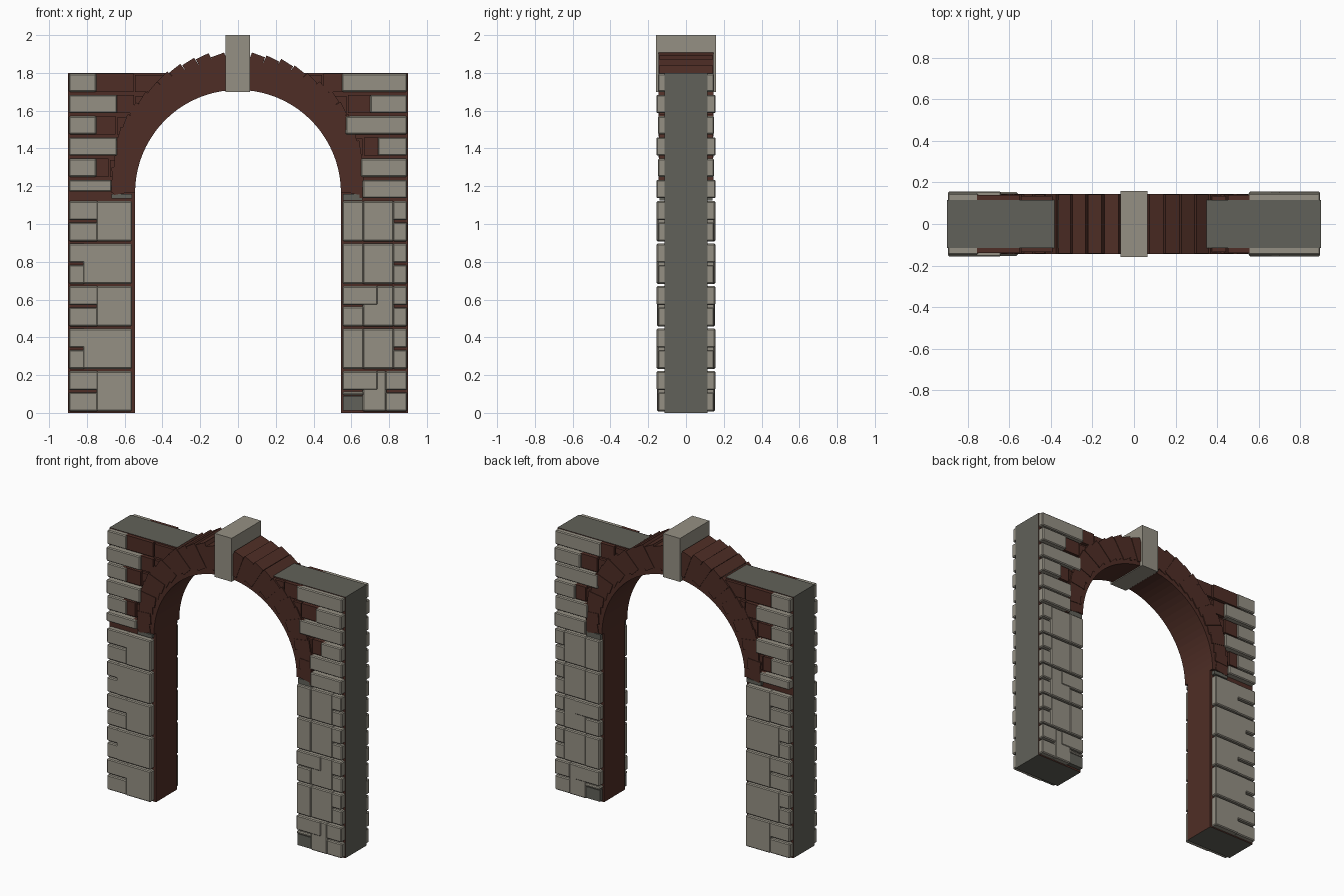
import bpy, bmesh, math, random
from mathutils import Matrix, Vector

random.seed(4)
if "Cube" in bpy.data.objects:
    bpy.data.objects.remove(bpy.data.objects["Cube"])

SPRING, R_IN, HALF, TOP = 1.165, 0.545, 0.9, 1.8
PITCH = TOP / 16


def material(name, rgb):
    m = bpy.data.materials.new(name)
    m.use_nodes = True
    m.diffuse_color = (*rgb, 1)
    bsdf = m.node_tree.nodes["Principled BSDF"]
    bsdf.inputs["Base Color"].default_value = (*rgb, 1)
    bsdf.inputs["Roughness"].default_value = 0.9
    return m


STONE = material("pale stone", (0.30, 0.28, 0.23))
GREY = material("dark grey", (0.12, 0.12, 0.10))
BRICK = material("brown brick", (0.078, 0.027, 0.019))


def finish(name, bm, mats, bevel=0):
    bmesh.ops.recalc_face_normals(bm, faces=bm.faces)
    mesh = bpy.data.meshes.new(name)
    bm.to_mesh(mesh)
    bm.free()
    for m in mats:
        mesh.materials.append(m)
    ob = bpy.data.objects.new(name, mesh)
    bpy.context.collection.objects.link(ob)
    if bevel:
        mod = ob.modifiers.new("worn edges", "BEVEL")
        mod.width, mod.segments = bevel, 1
    return ob


def box(bm, x0, x1, y0, y1, z0, z1, place=Matrix()):
    mid = Vector((x0 + x1, y0 + y1, z0 + z1)) / 2
    size = Matrix.Diagonal((x1 - x0, y1 - y0, z1 - z0, 1))
    bmesh.ops.create_cube(bm, size=1, matrix=place @ Matrix.Translation(mid) @ size)


def facing(bm, side, x0, x1, z0, z1, depth):
    """Block on the front and back of the wall; x is measured outward on one side."""
    a, b = sorted((side * x0, side * x1))
    box(bm, a, b, -depth, -0.1, z0, z1)
    box(bm, a, b, 0.1, depth, z0, z1)


def prism(bm, outline, depth):
    front = [bm.verts.new((x, -depth, z)) for x, z in outline]
    face = bm.faces.new(front)
    out = bmesh.ops.extrude_face_region(bm, geom=[face])
    moved = [v for v in out["geom"] if isinstance(v, bmesh.types.BMVert)]
    bmesh.ops.translate(bm, verts=moved, vec=(0, 2 * depth, 0))


def arc(r, a0, a1, n):
    """Points around the arch centre, angle measured from the crown."""
    angles = [math.radians(a0 + (a1 - a0) * i / n) for i in range(n + 1)]
    return [(r * math.sin(a), SPRING + r * math.cos(a)) for a in angles]


# Wall cores: brick faces, grey ends, tops and undersides
for side, label in ((1, "left"), (-1, "right")):
    bm = bmesh.new()
    start = math.degrees(math.asin(0.33 / 0.56))
    outline = [(R_IN, 0), (HALF, 0), (HALF, TOP), (0.33, TOP)]
    outline += arc(0.56, start, 90, 14) + [(R_IN, SPRING)]
    prism(bm, [(side * x, z) for x, z in outline], 0.115)
    bmesh.ops.recalc_face_normals(bm, faces=bm.faces)
    for f in bm.faces:
        c = f.calc_center_median()
        flat_end = c.z > TOP - 0.01 or c.z < 0.01
        f.material_index = int(flat_end or abs(c.x) > HALF - 0.01)
    finish(label + "_wall_core", bm, [BRICK, GREY])

# Arch ring with a plain soffit
bm = bmesh.new()
prism(bm, arc(R_IN, -90, 90, 40) + arc(0.67, 90, -90, 40), 0.138)
finish("arch_ring", bm, [BRICK])

# Tilted arch bricks giving the stepped outer edge
bm = bmesh.new()
COUNT = 14
for side in (1, -1):
    for i in range(COUNT):
        angle = math.radians(7 + 80 * i / (COUNT - 1))
        outer = 0.66 + 0.085 * math.cos(angle) + random.uniform(-0.008, 0.008)
        inner = 0.575
        mid = (inner + outer) / 2
        place = (Matrix.Translation((0, 0, SPRING))
                 @ Matrix.Rotation(side * angle, 4, "Y")
                 @ Matrix.Translation((0, 0, mid))
                 @ Matrix.Rotation(side * math.radians(13), 4, "Y"))
        h, d = (outer - inner) / 2, 0.145 - 0.003 * (i % 2)
        box(bm, -0.037, 0.037, -d, d, -h, h, place)
finish("arch_bricks", bm, [BRICK])

# Quoin stones beside the arch, with brick infill reaching to the ring
quoins = {-1: (0.67, 0.75, 0.64, 0.75, 0.64, 0.75),
          1: (0.66, 0.65, 0.74, 0.57, 0.70, 0.55)}
stones, infill = bmesh.new(), bmesh.new()
for side, edges in quoins.items():
    for i, edge in enumerate(edges):
        z0 = (10 + i) * PITCH + 0.012
        z1 = z0 + PITCH - 0.016
        if i == 0 and side < 0:
            z0 += 0.035
        facing(stones, side, edge, HALF - 0.004, z0, z1, 0.157 - 0.008 * (i % 2))
        dz = max(z0 - SPRING, 0)
        ring = math.sqrt(max(0.62 ** 2 - dz ** 2, 0.12))
        split = (edge + ring) / 2
        if edge - ring > 0.03:
            facing(infill, side, split + 0.004, edge + 0.03, z0, z1, 0.14)
            facing(infill, side, ring, split - 0.004, z0, z1 - 0.006, 0.134)
finish("quoin_stones", stones, [STONE], 0.006)
finish("infill_bricks", infill, [BRICK])

# Pier facing: double courses of tall blocks bonded with pairs of thin stones
bm = bmesh.new()
for k in range(5):
    z0 = 2 * k * PITCH + 0.008
    mid, z1 = z0 + PITCH, z0 + 2 * PITCH - 0.012
    odd = k % 2
    joint = 0.82 if odd else 0.75
    facing(bm, -1, 0.56, joint, z0, z1, 0.154)
    for side, inner in ((-1, joint - 0.01), (1, 0.82 if k else 0.78)):
        facing(bm, side, inner, HALF - 0.004, z0, mid - 0.012, 0.149)
        facing(bm, side, inner, HALF - 0.004, mid, z1, 0.155 if side > 0 else 0.152)
    facing(bm, 1, 0.66, 0.825 if k else 0.785, z0, z1, 0.152)
    if odd or k == 4:
        facing(bm, 1, 0.553, 0.665, z0, z1, 0.155)
    else:
        facing(bm, 1, 0.553, 0.74, mid, z1, 0.156)
        facing(bm, 1, 0.553, 0.665, z0 + (0.0 if k else 0.085), mid - 0.008, 0.154)
finish("pier_stones", bm, [STONE], 0.006)

# Dark packing stones at the foot and under the arch
bm = bmesh.new()
facing(bm, 1, 0.555, 0.66, 0.012, 0.09, 0.146)
facing(bm, 1, 0.555, 0.66, 1.125, 1.16, 0.14)
facing(bm, -1, 0.56, 0.67, 1.135, 1.16, 0.14)
finish("packing_stones", bm, [GREY])

# Keystone
bm = bmesh.new()
box(bm, -0.066, 0.064, -0.16, 0.16, 1.70, 2.0)
finish("keystone", bm, [STONE])
